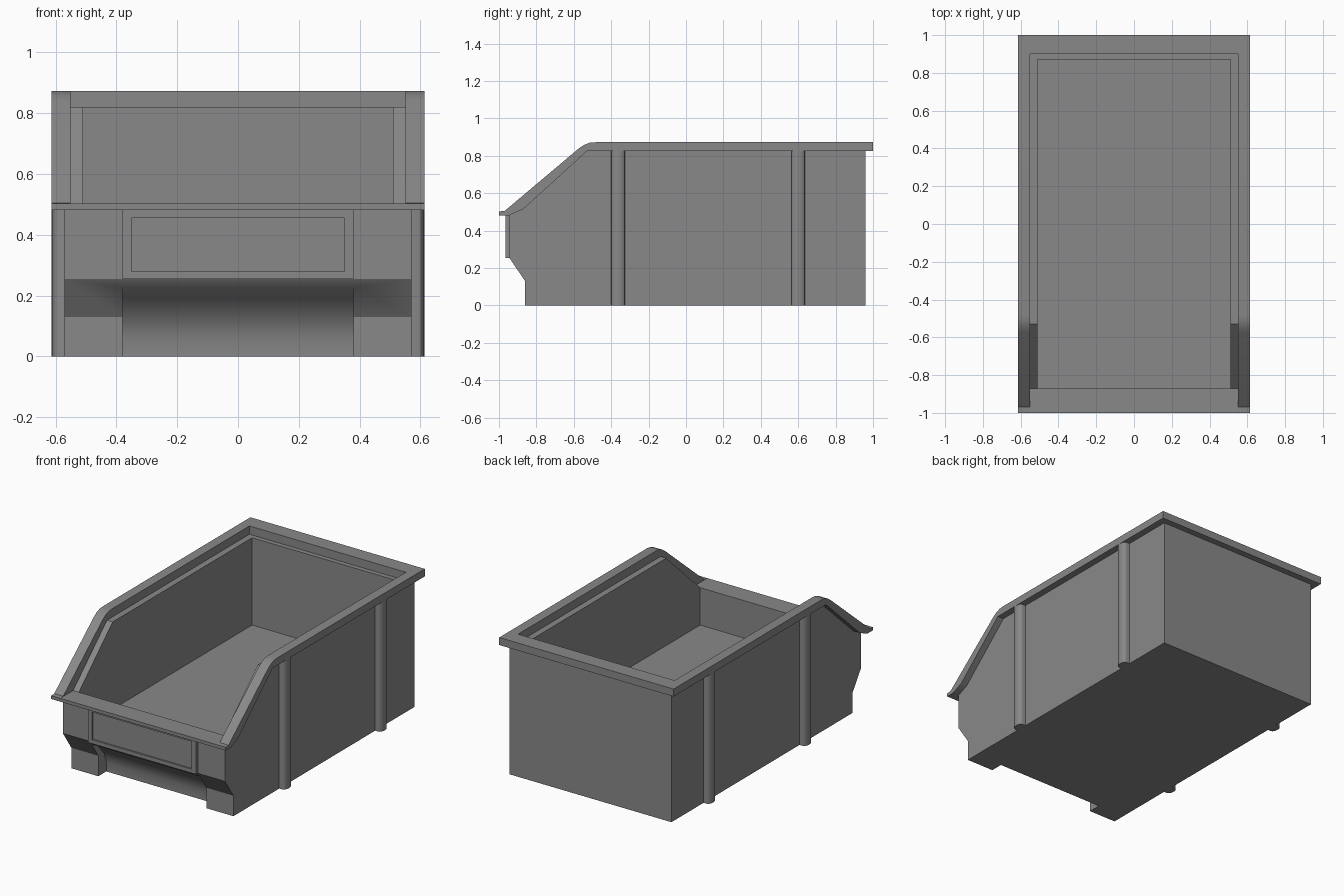
import bpy, bmesh, math
from mathutils import Vector

if "Cube" in bpy.data.objects:
    bpy.data.objects.remove(bpy.data.objects["Cube"])

# Single grey plastic
plastic = bpy.data.materials.new("grey_plastic")
plastic.use_nodes = True
GREY = (0.25, 0.25, 0.25, 1)
plastic.diffuse_color = GREY
bsdf = next(n for n in plastic.node_tree.nodes if n.type == 'BSDF_PRINCIPLED')
bsdf.inputs["Base Color"].default_value = GREY


def extrude(name, points, direction):
    """Closed prism from a loop of 3D points."""
    bm = bmesh.new()
    face = bm.faces.new([bm.verts.new(p) for p in points])
    ext = bmesh.ops.extrude_face_region(bm, geom=[face])
    moved = [v for v in ext["geom"] if isinstance(v, bmesh.types.BMVert)]
    bmesh.ops.translate(bm, verts=moved, vec=Vector(direction))
    bmesh.ops.recalc_face_normals(bm, faces=bm.faces)
    mesh = bpy.data.meshes.new(name)
    bm.to_mesh(mesh)
    bm.free()
    mesh.materials.append(plastic)
    obj = bpy.data.objects.new(name, mesh)
    bpy.context.collection.objects.link(obj)
    return obj


def side_prism(name, profile, half_width):
    """Side profile (y, z) extruded symmetrically across x."""
    return extrude(name, [(-half_width, y, z) for y, z in profile], (2 * half_width, 0, 0))


def box_profile(y0, y1, z0, z1):
    return [(y0, z0), (y1, z0), (y1, z1), (y0, z1)]


def combine(obj, other, operation):
    """Apply a boolean and discard the helper."""
    bpy.context.view_layer.objects.active = obj
    mod = obj.modifiers.new(operation, 'BOOLEAN')
    mod.operation, mod.solver, mod.object = operation, 'EXACT', other
    bpy.ops.object.modifier_apply(modifier=mod.name)
    bpy.data.objects.remove(other)


def smooth(obj):
    bpy.ops.object.select_all(action='DESELECT')
    obj.select_set(True)
    bpy.context.view_layer.objects.active = obj
    bpy.ops.object.shade_smooth_by_angle(angle=math.radians(30))


# Body with sloped mouth and tucked-in front foot
shell = side_prism("bin_shell", [
    (-.86, 0), (.96, 0), (.96, .85), (-.52, .85), (-.88, .53),
    (-.945, .49), (-.945, .255), (-.86, .13)], .57)

# Overhanging rim following the mouth
rim = side_prism("rim", [
    (1, .825), (1, .873), (-.48, .873), (-.515, .87), (-.545, .858), (-.575, .838),
    (-.97, .505), (-1, .503), (-1, .482), (-.945, .482), (-.87, .515), (-.53, .825)], .613)
combine(shell, rim, 'UNION')

# Stepped opening, cavity and front finger scoop
opening = side_prism("opening_cutter", [
    (.90, .82), (-.53, .82), (-.87, .503), (-1.1, .503), (-1.1, 1), (.90, 1)], .55)
cavity = side_prism("cavity_cutter", box_profile(-.87, .87, .265, 1.1), .51)
scoop = side_prism("scoop_cutter", [
    (-1.1, -.1), (-.78, -.1), (-.78, .06), (-.80, .12), (-.86, .19),
    (-.93, .23), (-1.1, .24)], .38)
for cutter in (opening, cavity, scoop):
    combine(shell, cutter, 'DIFFERENCE')
smooth(shell)

# Label holder with a shallow recess
label = side_prism("label_holder", box_profile(-.965, -.93, .255, .483), .38)
combine(label, side_prism("label_cutter", box_profile(-1, -.955, .28, .455), .35), 'DIFFERENCE')

# Rounded vertical ribs on both sides
HALF, STEPS = .037, 8
for side, side_name in ((1, "left"), (-1, "right")):
    for y, place in ((-.363, "front"), (.60, "rear")):
        arc = [math.pi * i / STEPS for i in range(STEPS + 1)]
        loop = [(side * .56, y + HALF, 0)]
        loop += [(side * (.592 + .021 * math.sin(a)), y + HALF * math.cos(a), 0) for a in arc]
        loop += [(side * .56, y - HALF, 0)]
        smooth(extrude(f"{side_name}_{place}_rib", loop, (0, 0, .84)))
